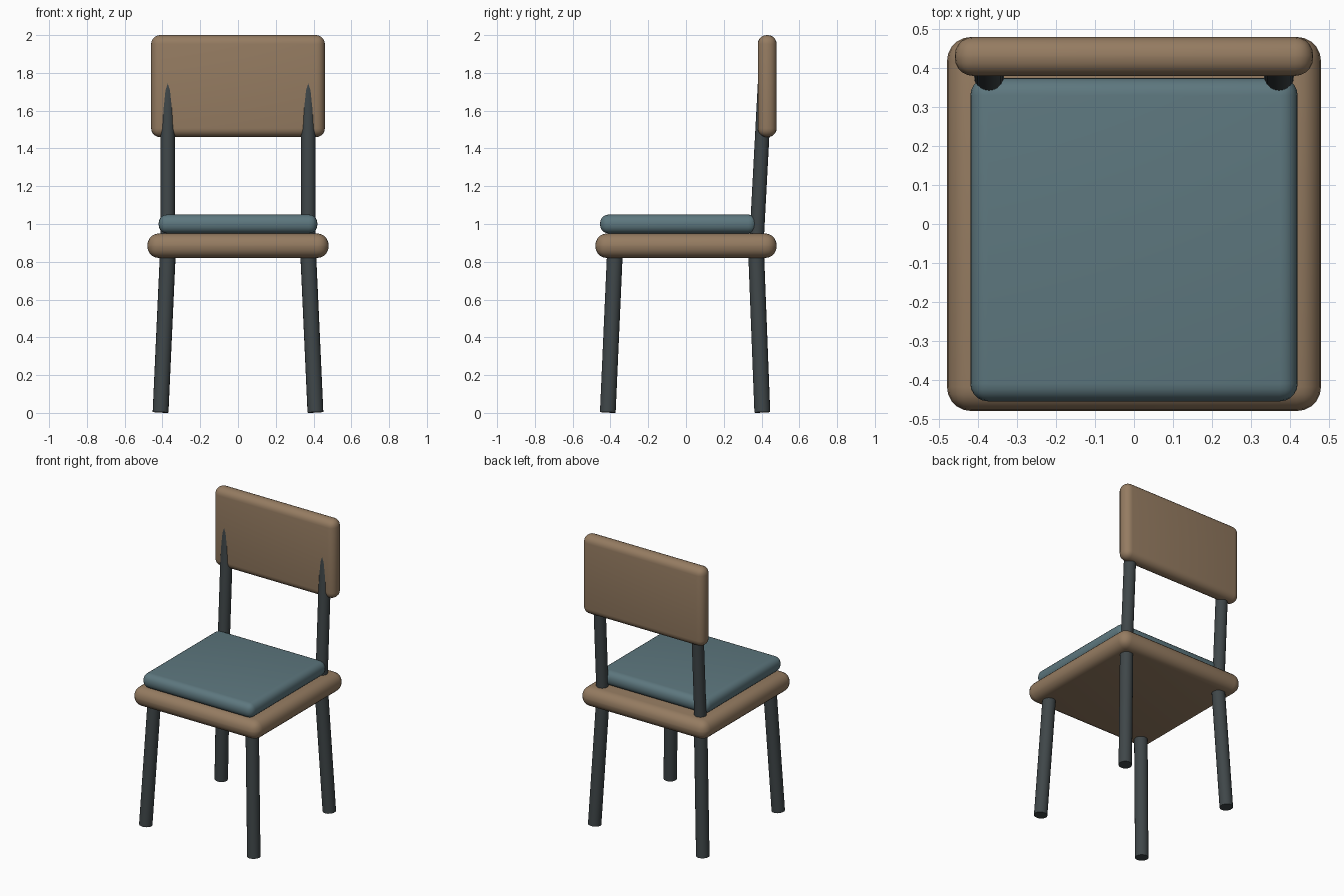
import bpy
from mathutils import Vector
from math import radians

if "Cube" in bpy.data.objects:
    bpy.data.objects.remove(bpy.data.objects["Cube"])


def material(name, rgb):
    m = bpy.data.materials.new(name)
    m.diffuse_color = (*rgb, 1)
    m.use_nodes = True
    m.node_tree.nodes["Principled BSDF"].inputs["Base Color"].default_value = m.diffuse_color
    return m


wood = material("wood", (0.30, 0.20, 0.12))
fabric = material("fabric", (0.11, 0.185, 0.21))
metal = material("dark_metal", (0.05, 0.062, 0.066))


def finish(obj, name, mat):
    obj.name = name
    obj.data.materials.append(mat)
    bpy.ops.object.shade_smooth_by_angle(angle=radians(35))


def rounded_box(name, lo, hi, radius, mat):
    lo, hi = Vector(lo), Vector(hi)
    bpy.ops.mesh.primitive_cube_add(size=1, location=(lo + hi) / 2)
    obj = bpy.context.object
    obj.scale = hi - lo
    bpy.ops.object.transform_apply(location=False, rotation=False, scale=True)
    bevel = obj.modifiers.new("Bevel", 'BEVEL')
    bevel.width = radius
    bevel.segments = 5
    bpy.ops.object.modifier_apply(modifier="Bevel")
    finish(obj, name, mat)


def rod(name, start, end, radius, mat):
    start, end = Vector(start), Vector(end)
    axis = end - start
    bpy.ops.mesh.primitive_cylinder_add(vertices=20, radius=radius, depth=axis.length,
                                        location=(start + end) / 2)
    obj = bpy.context.object
    obj.rotation_euler = axis.to_track_quat('Z', 'Y').to_euler()
    finish(obj, name, mat)


# Seat board, cushion and backrest panel
rounded_box("seat", (-0.48, -0.48, 0.82), (0.48, 0.48, 0.95), 0.062, wood)
rounded_box("cushion", (-0.42, -0.455, 0.95), (0.42, 0.375, 1.05), 0.045, fabric)
rounded_box("backrest", (-0.46, 0.38, 1.46), (0.46, 0.48, 2.0), 0.047, wood)

# Splayed legs and leaning back posts on each side
for side, s in (("left", -1), ("right", 1)):
    rod(f"front_leg_{side}", (s * 0.41, -0.414, 0.003), (s * 0.37, -0.375, 0.88), 0.042, metal)
    rod(f"rear_leg_{side}", (s * 0.41, 0.404, 0.003), (s * 0.37, 0.37, 0.88), 0.042, metal)
    rod(f"back_post_{side}", (s * 0.372, 0.372, 0.88), (s * 0.372, 0.42, 1.78), 0.038, metal)
